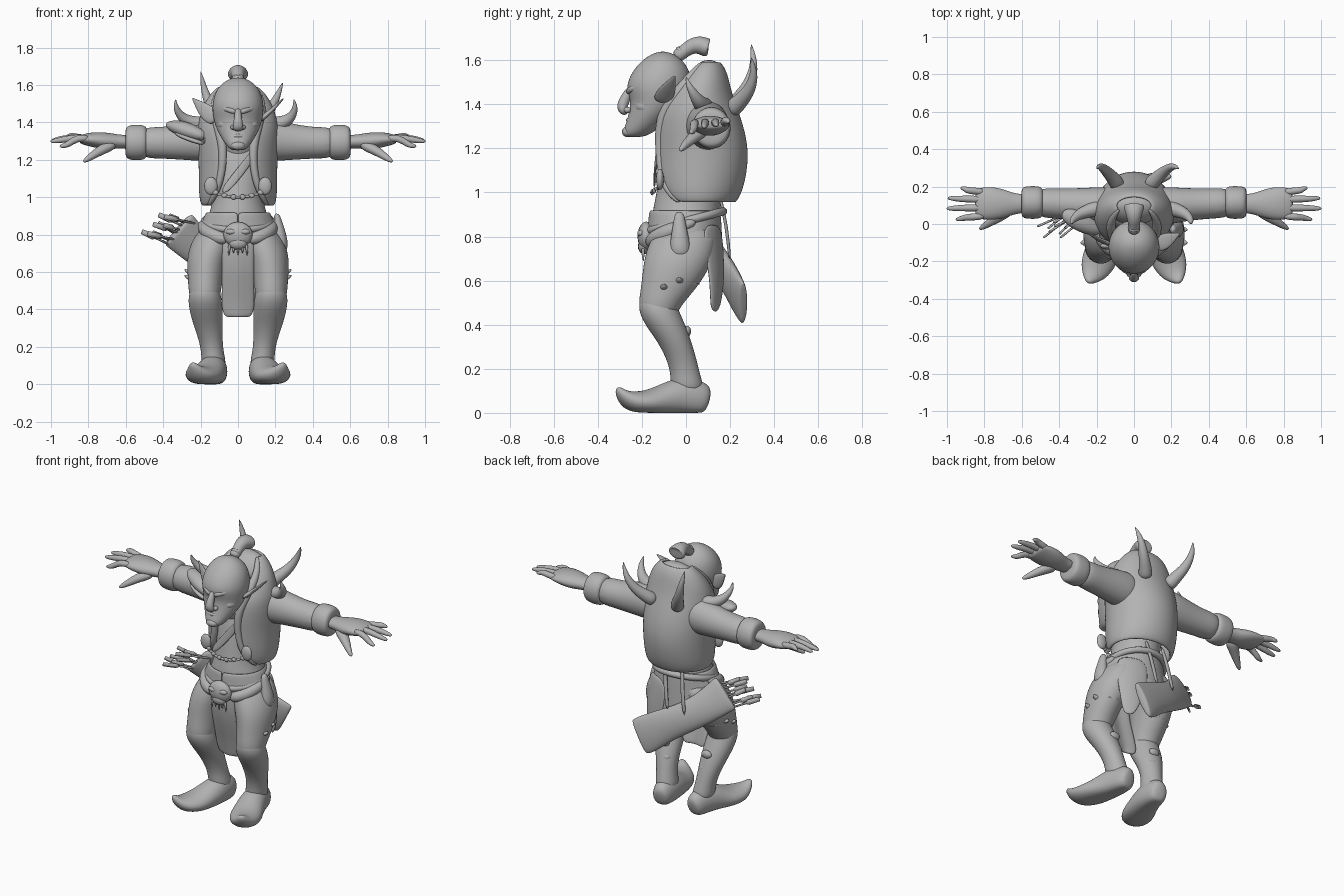
import bpy, bmesh, math
from mathutils import Vector
from math import sin, cos, pi

grey = bpy.data.materials.new("clay grey")
grey.diffuse_color = (0.45, 0.45, 0.45, 1)


def finish(name, bm, sub=0, thick=0):
    bmesh.ops.recalc_face_normals(bm, faces=bm.faces)
    me = bpy.data.meshes.new(name)
    bm.to_mesh(me)
    bm.free()
    me.materials.append(grey)
    for p in me.polygons:
        p.use_smooth = True
    ob = bpy.data.objects.new(name, me)
    bpy.context.collection.objects.link(ob)
    if thick:
        m = ob.modifiers.new("thickness", 'SOLIDIFY')
        m.thickness, m.offset = thick, 0
    if sub:
        m = ob.modifiers.new("smooth", 'SUBSURF')
        m.levels = m.render_levels = sub
    return ob


# Lofted tube: each point is x, y, z, half width, half depth
def tube(name, pts, hint=(0, 1, 0), n=12, sub=2, floor=False, flat=False):
    bm, rings, hint = bmesh.new(), [], Vector(hint)
    P = [Vector(p[:3]) for p in pts]
    for i, p in enumerate(pts):
        t = (P[min(i + 1, len(P) - 1)] - P[max(i - 1, 0)]).normalized()
        if flat:
            t = Vector((0, 0, 1))
        a = t.cross(hint).normalized()
        b = a.cross(t)
        ra, rb = p[3] * 1.04, p[-1] * 1.04
        ring = []
        for k in range(n):
            w = 2 * pi * k / n
            v = P[i] + a * ra * cos(w) + b * rb * sin(w)
            if floor:
                v.z = max(v.z, 0)
            ring.append(bm.verts.new(v))
        rings.append(ring)
    for r, q in zip(rings, rings[1:]):
        for k in range(n):
            bm.faces.new((r[k], r[(k + 1) % n], q[(k + 1) % n], q[k]))
    bm.faces.new(rings[0])
    bm.faces.new(rings[-1])
    return finish(name, bm, sub)


# Thin cloth or leather sheet from a grid of points
def sheet(name, rows, thick=0.015, sub=2):
    bm = bmesh.new()
    g = [[bm.verts.new(p) for p in r] for r in rows]
    for r, q in zip(g, g[1:]):
        for k in range(len(r) - 1):
            bm.faces.new((r[k], r[k + 1], q[k + 1], q[k]))
    return finish(name, bm, sub, thick)


def ball(name, c, r):
    bm = bmesh.new()
    bmesh.ops.create_uvsphere(bm, u_segments=16, v_segments=10, radius=1)
    for v in bm.verts:
        v.co = Vector([c[i] + v.co[i] * r[i] for i in range(3)])
    return finish(name, bm)


def pair(fn, name, pts, **kw):
    for s, side in ((1, "right"), (-1, "left")):
        fn(side + "_" + name, [(s * p[0], *p[1:]) for p in pts], **kw)


def both(name, c, r):
    for s, side in ((1, "right"), (-1, "left")):
        ball(side + "_" + name, (s * c[0], c[1], c[2]), r)


# Head and face: z, front y, back y, half width
prof = [(1.25, -.275, -.20, .03), (1.27, -.287, -.15, .058), (1.32, -.268, -.09, .09),
        (1.37, -.255, -.04, .115), (1.42, -.248, .0, .129), (1.475, -.27, .02, .136),
        (1.53, -.252, .02, .13), (1.58, -.218, -.0, .11), (1.622, -.17, -.04, .07), (1.64, -.12, -.09, .02)]
tube("head", [(0, (f + b) / 2, z, w, (b - f) / 2) for z, f, b, w in prof], flat=True, n=16)
tube("neck", [(0, .06, 1.15, .11), (0, .0, 1.27, .095), (0, -.06, 1.38, .09), (0, -.07, 1.42, .08)])
tube("nose", [(0, -.25, 1.475, .016, .016), (0, -.272, 1.435, .019, .022), (0, -.29, 1.395, .026, .027),
              (0, -.287, 1.372, .03, .024), (0, -.265, 1.358, .022, .012)])
both("nostril", (.025, -.265, 1.374), (.016, .018, .014))
pair(tube, "brow", [(.008, -.265, 1.452, .012), (.05, -.25, 1.47, .017), (.1, -.205, 1.478, .009)], sub=1)
both("eye", (.05, -.222, 1.433), (.022, .02, .013))
both("cheek", (.07, -.175, 1.39), (.042, .055, .035))
tube("upper_lip", [(-.055, -.23, 1.313, .006), (-.02, -.264, 1.33, .011), (.02, -.264, 1.33, .011),
                   (.055, -.23, 1.313, .006)], hint=(0, 0, 1), sub=1)
tube("lower_lip", [(-.045, -.236, 1.306, .006), (0, -.272, 1.312, .013), (.045, -.236, 1.306, .006)],
     hint=(0, 0, 1), sub=1)
ball("chin", (0, -.265, 1.275), (.038, .026, .024))

# Long pointed ears
pair(tube, "ear", [(.115, -.11, 1.41, .035, .015), (.15, -.10, 1.44, .047, .014), (.19, -.08, 1.475, .036, .01),
                   (.22, -.065, 1.505, .018, .007), (.245, -.05, 1.53, .003)], hint=(.8, .1, -.6))

# Topknot, flaring to a blunt end, with its tie
tube("topknot", [(0, -.05, 1.61, .034), (0, -.01, 1.64, .028, .03), (0, .025, 1.665, .036), (0, .06, 1.67, .042, .045),
                 (0, .088, 1.66, .042, .056), (0, .1, 1.655, .042, .054), (0, .102, 1.655, .03, .04)], hint=(1, 0, 0))
tube("hair_tie", [(0, -.03, 1.625, .036), (0, -.008, 1.645, .036)], hint=(1, 0, 0), sub=1)

# Torso
tube("torso", [(0, .0, .72, .16, .12), (0, .0, .84, .178, .15), (0, .0, .9, .16, .155), (0, .01, .97, .135, .15),
               (0, .03, 1.05, .14, .155), (0, .06, 1.2, .17, .165), (0, .08, 1.36, .17, .13), (0, .08, 1.48, .11, .09)], flat=True)

# Open waistcoat: z, front y, back y, half width, opening half angle
vest = [(.955, -.10, .215, .187, 1.0), (1.0, -.125, .242, .198, .72), (1.07, -.135, .262, .2, .52),
        (1.17, -.135, .275, .2, .42), (1.27, -.135, .26, .205, .4), (1.36, -.125, .23, .207, .5),
        (1.42, -.09, .207, .197, .62), (1.48, -.05, .19, .18, .78), (1.545, .0, .175, .142, .95), (1.592, .055, .145, .09, 1.1)]
rows = []
for z, f, b, w, g in vest:
    row = []
    for k in range(21):
        t = g + (2 * pi - 2 * g) * k / 20
        row.append((w * sin(t), (f + b) / 2 - (b - f) / 2 * cos(t), z))
    rows.append(row)
sheet("waistcoat", rows, .024)
tube("waistcoat_yoke", [(0, .08, 1.45, .165, .105), (0, .09, 1.54, .135, .08), (0, .1, 1.58, .095, .055),
                        (0, .105, 1.602, .04, .02)], flat=True)
# Rolled lapels follow the opening edge
pair(tube, "lapel", [(*r[0], q) for r, q in zip(rows, (.012, .016, .02, .022, .025, .028, .028, .026, .02, .012))], n=8)
both("corner_patch", (.145, -.118, 1.06), (.036, .018, .048))

# Chest strap and chain
sheet("chest_strap", [[(.12, -.09, 1.25), (.08, -.125, 1.27)], [(.04, -.14, 1.13), (-.0, -.14, 1.16)],
                      [(-.07, -.15, 1.0), (-.11, -.135, 1.03)]], .014)
for i in range(11):
    u = i / 5 - 1
    ball("chain_link_%d" % i, (.12 * u, -.155 + .03 * u * u, 1.0 + .025 * u * u),
         (.016, .008, .008 if i % 2 else .014))

# Sleeves, cuffs and hands
pair(tube, "sleeve", [(.1, .09, 1.305, .105, .115), (.2, .1, 1.303, .098, .11), (.3, .105, 1.295, .086, .095),
                      (.42, .11, 1.29, .08, .082), (.53, .115, 1.293, .08, .085)], hint=(0, 0, 1))
pair(tube, "cuff", [(.48, .115, 1.293, .07, .075), (.505, .115, 1.293, .088, .095), (.56, .115, 1.293, .088, .096),
                    (.595, .115, 1.293, .084, .088), (.604, .115, 1.293, .06, .06)], hint=(0, 0, 1))
pair(tube, "palm", [(.56, .11, 1.295, .05, .035), (.635, .108, 1.298, .052, .036), (.70, .108, 1.3, .08, .046),
                    (.77, .11, 1.308, .09, .042), (.83, .11, 1.31, .083, .028), (.85, .11, 1.31, .07, .018)], hint=(0, 0, 1))
for nm, y0, y1, z1, x1 in (("index", .045, .025, 1.272, .955), ("middle", .088, .083, 1.298, 1.004),
                           ("ring", .13, .138, 1.305, .998), ("little", .168, .192, 1.32, .93)):
    pair(tube, nm + "_finger", [(.79, y0, 1.312, .02), (.86, y0 * .6 + y1 * .4, 1.32, .02),
                                (x1 * .5 + .43, (y0 + y1) / 2, z1 + .01, .018), (x1 - .02, y1, z1 + .002, .013),
                                (x1, y1, z1, .006)], n=8, sub=1)
pair(tube, "thumb", [(.66, .085, 1.285, .04, .03), (.72, .045, 1.26, .035, .03), (.775, .005, 1.225, .022),
                     (.81, -.018, 1.2, .015), (.828, -.028, 1.19, .006)], hint=(0, 0, 1), n=8)

# Legs, boots with upturned toes
pair(tube, "thigh", [(.1, .01, .86, .085, .13), (.135, -.02, .76, .118, .155), (.165, -.04, .67, .11, .155),
                     (.175, -.075, .57, .094, .128), (.178, -.125, .48, .085, .095), (.175, -.12, .42, .07, .07)], flat=True)
pair(tube, "shin", [(.178, -.13, .55, .06, .07), (.178, -.13, .475, .09, .092), (.172, -.095, .40, .09, .092),
                    (.16, -.05, .32, .079, .076), (.145, -.015, .23, .062, .066), (.135, .0, .16, .06, .068),
                    (.125, .01, .08, .07, .08)], flat=True)
pair(tube, "boot", [(.115, .105, .05, .04, .05), (.12, .075, .06, .06, .085), (.13, -.02, .075, .078, .095),
                    (.155, -.11, .055, .088, .072), (.18, -.18, .045, .097, .056), (.212, -.25, .05, .08, .048),
                    (.232, -.29, .08, .045, .028), (.244, -.312, .115, .012)], hint=(0, 0, 1), floor=True)
for i, (y, z) in enumerate(((.015, .37), (.025, .28), (.045, .19))):
    both("shin_buckle_%d" % i, (.15 - .01 * i, y - .01, z), (.035, .018, .025))
# Ragged thigh wraps and tatters
pair(tube, "thigh_wrap", [(.172, -.06, .60, .102, .135), (.172, -.065, .57, .1, .132)], flat=True)
for dz, y in ((.6, -.03), (.57, -.1)):
    pair(tube, "wrap_tatter", [(.24, y, dz, .02, .025), (.27, y, dz, .013, .018), (.287, y, dz + .015, .003)], n=8, sub=1)

# Hip wrap with a ragged hem, longer behind
rows = []
for j in range(5):
    row = []
    for k in range(33):
        t = 2 * pi * k / 32
        back = (1 - cos(t)) / 2
        hem = .77 - .13 * back - .03 * (k % 4 == 1)
        z = .92 + (hem - .92) * j / 4
        w = .165 + .065 * min(j, 3) / 3 * abs(sin(t))
        row.append((w * sin(t), -.005 - (.155 + .015 * j / 4) * cos(t), z))
    rows.append(row)
sheet("hip_wrap", rows, .016)
belt = [(.182 * sin(2 * pi * k / 24), .0 - .17 * cos(2 * pi * k / 24), .87 - .045 * cos(2 * pi * k / 24), .02)
        for k in range(25)]
tube("belt", belt, hint=(0, 0, 1), n=8, sub=1)
pair(tube, "hip_fold", [(.05, -.165, .77, .03), (.13, -.14, .79, .04), (.19, -.07, .83, .035), (.19, .05, .87, .02)], hint=(0, 0, 1))

# Front loincloth and hanging back tail
sheet("loincloth", [[(w * u, y + .02 * abs(u), z) for u in (-1, -.5, 0, .5, 1)] for z, y, w in
                    ((.85, -.165, .08), (.72, -.175, .088), (.6, -.155, .085), (.48, -.12, .09), (.39, -.1, .088), (.358, -.095, .065))], .022)
sheet("back_tail", [[(.03, .16, .85), (.13, .13, .86), (.2, .07, .86)], [(.03, .17, .7), (.14, .15, .7), (.21, .09, .7)],
                    [(.07, .17, .58), (.15, .15, .58), (.2, .11, .58)], [(.12, .15, .46), (.15, .13, .45), (.18, .11, .47)]], .02)

# Belt skull with teeth, hip pouch
ball("belt_skull", (0, -.18, .8), (.078, .04, .068))
ball("belt_skull_muzzle", (0, -.19, .755), (.05, .028, .035))
both("belt_skull_brow", (.035, -.203, .815), (.03, .018, .016))
for i in range(5):
    x = (i - 2) * .022
    tube("skull_tooth_%d" % i, [(x, -.195, .75, .011), (x * 1.1, -.195, .72, .008),
                                (x * 1.1, -.193, .685 if i % 2 == 0 else .7, .002)], n=6, sub=1)
tube("hip_pouch", [(.205, -.03, .915, .015, .02), (.215, -.03, .86, .024, .028), (.228, -.028, .78, .036, .044),
                   (.23, -.025, .73, .038, .048), (.228, -.025, .7, .022, .03)])

# Flat quiver slung behind the hips, with arrows and straps
tube("quiver", [(-.325, .05, .832, .113, .028), (-.31, .06, .82, .108, .03), (-.23, .11, .74, .096, .04),
                (-.12, .165, .66, .09, .045), (0, .205, .595, .098, .04), (.09, .235, .535, .112, .035),
                (.145, .255, .5, .112, .025), (.155, .26, .495, .1, .02)])
for i in range(9):
    u = i / 8 - .5
    a = Vector((-.29 + .12 * u, .06 + .02 * (i % 2), .80 + .12 * u))
    d = Vector((-.16 + .04 * (i % 2), -.07 - .03 * (i % 3), .075 - .02 * (i % 3)))
    tube("arrow_%d" % i, [(*a, .006), (*(a + d), .006)], n=6, sub=0)
    tube("arrow_feathers_%d" % i, [(*(a + d * .55), .005), (*(a + d * .65), .015, .005),
                                   (*(a + d * 1.02), .013, .005)], n=6, sub=0)
for x in (-.1, .02):
    tube("quiver_strap", [(x + .02, .15, 1.0, .014, .008), (x, .185, .85, .014, .008), (x - .03, .2, .68, .014, .008)], n=8, sub=1)

# Horns on the back (one longer) and shoulders
for side, s, dx, dz in (("right", 1, .025, -.06), ("left", -1, -.015, 0)):
    pts = [(.08, .2, 1.37, .045), (.11, .24, 1.42, .037), (.15, .28, 1.475, .03),
           (.18, .305, 1.545, .022), (.2, .308, 1.61, .014), (.215, .295, 1.675, .002)]
    tube(side + "_back_horn", [(s * (x + dx * i / 5), y, z + dz * i / 5, r) for i, (x, y, z, r) in enumerate(pts)],
         hint=(.5, .5, -.6))
for side, s, dx in (("right", 1, 0), ("left", -1, .035)):
    pts = [(.17, .09, 1.385, .045), (.225, .075, 1.395, .038), (.275, .055, 1.415, .03),
           (.3, .03, 1.455, .02), (.307, .01, 1.49, .012), (.298, .0, 1.525, .002)]
    tube(side + "_shoulder_horn", [(s * (x + dx * i / 5), y, z, r) for i, (x, y, z, r) in enumerate(pts)], hint=(.3, 1, .2))

# Beast skull on the left shoulder
tube("shoulder_skull", [(-.17, -.03, 1.32, .03, .025), (-.22, -.02, 1.34, .042, .035), (-.28, .01, 1.36, .055, .045),
                        (-.34, .04, 1.38, .048, .035), (-.385, .06, 1.39, .022, .014)], hint=(0, 0, 1))
tube("shoulder_skull_jaw", [(-.34, .01, 1.345, .025, .012), (-.26, -.025, 1.31, .032, .014), (-.18, -.045, 1.285, .02, .012)], hint=(0, 0, 1))
for i in range(4):
    x = -.18 - .03 * i
    tube("beast_tooth_%d" % i, [(x, -.055 + .01 * i, 1.325 + .012 * i, .009), (x, -.06 + .01 * i, 1.285 + .012 * i, .002)], n=6, sub=1)
